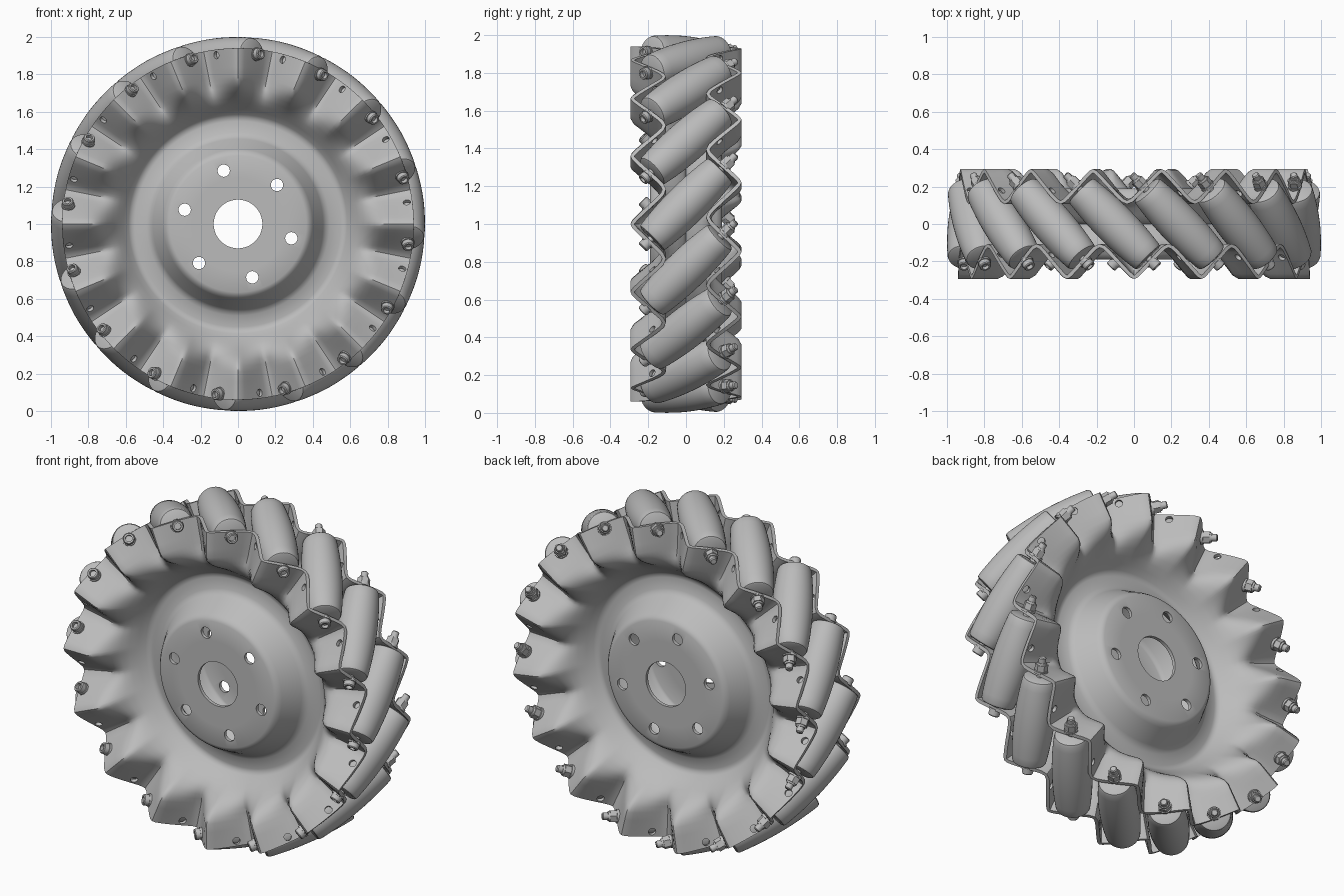
import bpy, bmesh, math
from mathutils import Matrix, Vector

cube = bpy.data.objects.get("Cube")
if cube:
    bpy.data.objects.remove(cube, do_unlink=True)

COUNT = 16
STEP = math.tau / COUNT
AXIS_R = 0.89
RIM_Y = 0.21
WALL = 0.287                       # distance along a roller axis to its bolt wall
CENTRE = math.radians(96.7)        # angle of the first roller centre
BOLT = CENTRE - (WALL * math.sqrt(2) - RIM_Y) / 0.905  # middle of the bolt wall
UP = Vector((0, 0, 1))

metal = bpy.data.materials.new("grey_metal")
metal.use_nodes = True
grey = (0.5, 0.5, 0.5, 1)
metal.diffuse_color = grey
metal.node_tree.nodes["Principled BSDF"].inputs["Base Color"].default_value = grey


def make_object(name, mesh, matrix=None):
    obj = bpy.data.objects.new(name, mesh)
    bpy.context.collection.objects.link(obj)
    if matrix:
        obj.matrix_world = matrix
    return obj


def finish(mesh, angle=32):
    mesh.materials.clear()
    mesh.materials.append(metal)
    mesh.shade_smooth()
    mesh.set_sharp_from_angle(angle=math.radians(angle))


def lathe(bm, profile, sides):
    """Spin (radius, height) points about local z and close both ends."""
    rings = []
    for r, h in profile:
        rings.append([bm.verts.new((r * math.cos(math.tau * i / sides),
                                    r * math.sin(math.tau * i / sides), h))
                      for i in range(sides)])
    for a, b in zip(rings, rings[1:]):
        for i in range(sides):
            j = (i + 1) % sides
            bm.faces.new((a[i], a[j], b[j], b[i]))
    bm.faces.new(rings[0][::-1])
    bm.faces.new(rings[-1])


def lathe_mesh(name, parts):
    bm = bmesh.new()
    for profile, sides in parts:
        lathe(bm, profile, sides)
    mesh = bpy.data.meshes.new(name)
    bm.to_mesh(mesh)
    bm.free()
    finish(mesh)
    return mesh


def frame(angle, radius, y, along_y, along_t):
    """Matrix at a rim position whose local z leans along y and the tangent."""
    out = Vector((math.cos(angle), 0, math.sin(angle)))
    tangent = Vector((-math.sin(angle), 0, math.cos(angle)))
    z = (Vector((0, along_y, 0)) + tangent * along_t).normalized()
    m = Matrix((out, z.cross(out), z)).transposed().to_4x4()
    m.translation = out * radius + Vector((0, y, 0)) + UP
    return m


# Side disc shape: hub boss, steep bowl, then a zigzag rim
PROFILE = [(0.13, -0.19), (0.25, -0.19), (0.365, -0.19), (0.385, -0.18), (0.40, -0.16),
           (0.455, -0.055), (0.47, -0.037), (0.49, -0.028), (0.55, -0.016),
           (0.57, -0.018), (0.585, -0.03), (0.61, -0.06), (0.64, -0.098),
           (0.67, -0.135), (0.70, -0.168), (0.73, -0.192), (0.76, -0.205),
           (0.79, -RIM_Y), (0.84, -RIM_Y), (0.90, -RIM_Y), (0.94, -RIM_Y)]


def zigzag(angle):
    k = 0.955
    return -math.asin(k * math.sin((angle - BOLT) * COUNT)) / math.asin(k)


def disc_y(r, base, angle):
    f = min(max((r - 0.63) / 0.16, 0), 1)
    return base + 0.084 * f * f * (3 - 2 * f) * zigzag(angle)


def build_disc(name, back):
    n = COUNT * 20
    bm = bmesh.new()
    rings = []
    for r, base in PROFILE:
        ring = []
        for i in range(n):
            a = math.tau * i / n
            y = -disc_y(r, base, 2 * CENTRE - a) if back else disc_y(r, base, a)
            ring.append(bm.verts.new((r * math.cos(a), y, r * math.sin(a) + 1)))
        rings.append(ring)
    for p, q in zip(rings, rings[1:]):
        for i in range(n):
            j = (i + 1) % n
            quad = (p[i], q[i], q[j], p[j])
            bm.faces.new(quad[::-1] if back else quad)
    mesh = bpy.data.meshes.new(name)
    bm.to_mesh(mesh)
    bm.free()
    obj = make_object(name, mesh)
    solid = obj.modifiers.new("thickness", "SOLIDIFY")
    solid.thickness = 0.02
    solid.offset = -1
    cut = obj.modifiers.new("holes", "BOOLEAN")
    cut.operation = "DIFFERENCE"
    cut.solver = "EXACT"
    cut.object = cutter
    bpy.context.view_layer.update()
    graph = bpy.context.evaluated_depsgraph_get()
    baked = bpy.data.meshes.new_from_object(obj.evaluated_get(graph))
    obj.modifiers.clear()
    obj.data = baked
    finish(baked, 40)


# Cutter for hub bolt holes and spare rim holes
bm = bmesh.new()


def add_cutter(radius, depth, matrix):
    bmesh.ops.create_cone(bm, cap_ends=True, segments=20, radius1=radius,
                          radius2=radius, depth=depth, matrix=matrix)


for i in range(6):
    add_cutter(0.033, 1, frame(math.radians(105) + i * math.tau / 6, 0.295, 0, 1, 0))
for i in range(COUNT):
    a = BOLT + math.radians(13) + i * STEP
    y = disc_y(0.91, -RIM_Y, a)
    add_cutter(0.02, 0.09, frame(a, 0.91, y, 1, -1))
    add_cutter(0.02, 0.09, frame(2 * CENTRE - a, 0.91, -y, 1, -1))
cut_mesh = bpy.data.meshes.new("hole_cutter")
bm.to_mesh(cut_mesh)
bm.free()
cutter = make_object("hole_cutter", cut_mesh)
cutter.hide_render = True

build_disc("front_disc", False)
build_disc("back_disc", True)
bpy.data.objects.remove(cutter, do_unlink=True)

# Barrel roller, crowned so that its outside follows the wheel circle
HALF = 0.257


def crown(s):
    return 1 - math.sqrt(AXIS_R ** 2 + s * s / 2)


body = [(crown(s), s) for s in [(HALF - 0.015) * k / 6 for k in range(-6, 7)]]
lip = crown(HALF) - 0.01
roller_mesh = lathe_mesh("roller", [
    ([(lip, -HALF), (lip + 0.007, -HALF + 0.004)] + body
     + [(lip + 0.007, HALF - 0.004), (lip, HALF)], 40)])

# Axle bolt: washer, socket head, shaft, hex nut and stud
bolt_mesh = lathe_mesh("axle_bolt", [
    ([(0.02, -WALL), (0.02, WALL + 0.082), (0.015, WALL + 0.087)], 20),
    ([(0.036, -WALL - 0.008), (0.036, -WALL + 0.004)], 24),
    ([(0.018, -WALL - 0.018), (0.018, -WALL - 0.038), (0.027, -WALL - 0.038),
      (0.031, -WALL - 0.033), (0.031, -WALL - 0.005)], 24),
    ([(0.038, WALL - 0.004), (0.038, WALL + 0.01)], 24),
    ([(0.036, WALL + 0.01), (0.036, WALL + 0.046)], 6),
    ([(0.028, WALL + 0.046), (0.025, WALL + 0.056)], 20)])

for i in range(COUNT):
    m = frame(CENTRE + i * STEP, AXIS_R, 0, 1, 1)
    make_object(f"roller_{i + 1}", roller_mesh, m)
    make_object(f"axle_bolt_{i + 1}", bolt_mesh, m)
